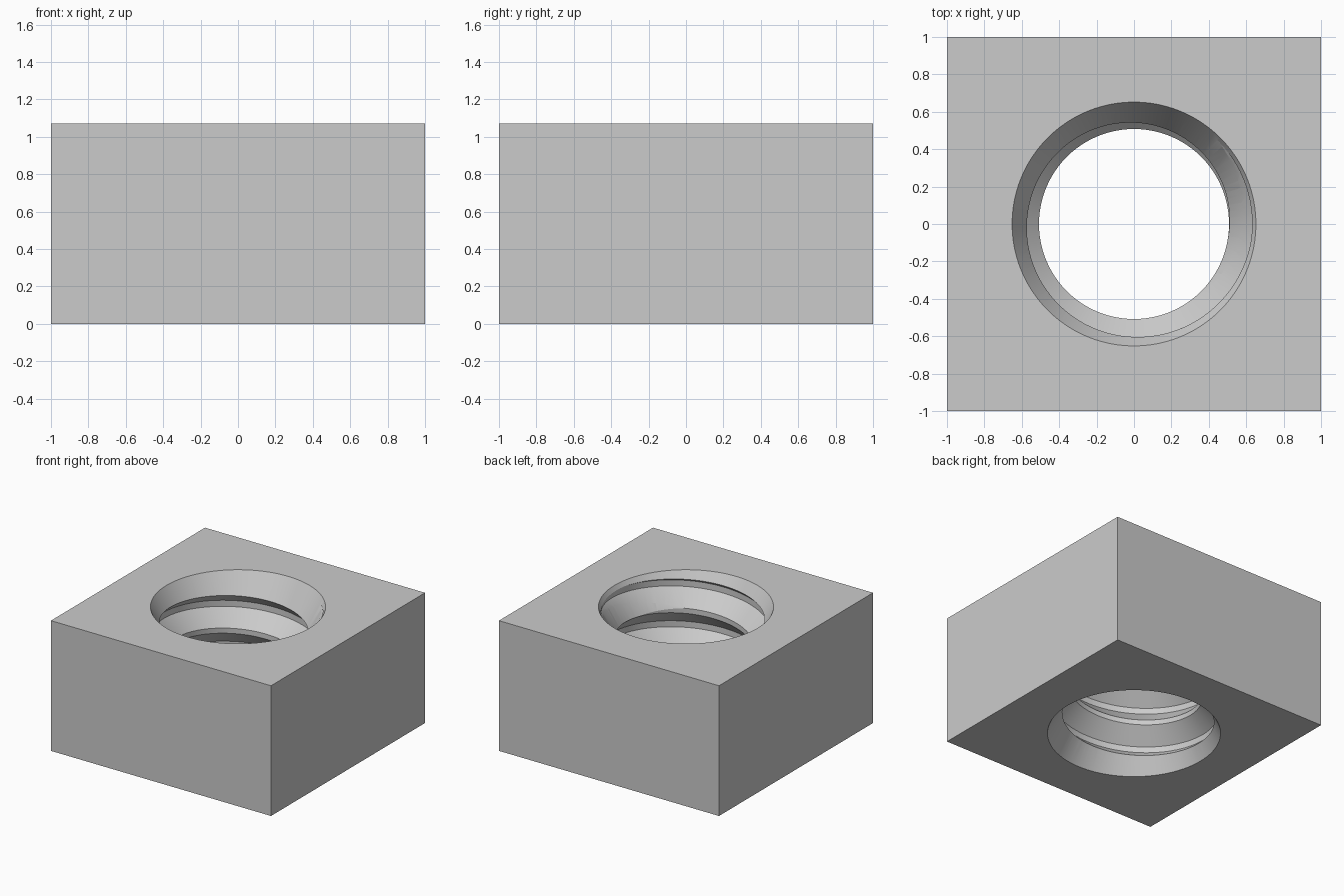
import bpy, bmesh
from math import cos, sin, tan, tau, radians

if "Cube" in bpy.data.objects:
    bpy.data.objects.remove(bpy.data.objects["Cube"], do_unlink=True)

HEIGHT, SEGMENTS, PITCH = 1.07, 96, 0.336
CREST, ROOT, RIM = 0.508, 0.632, 0.652
# One pitch of the thread: (radius, depth)
PROFILE = [(CREST, 0), (ROOT, 0.122), (ROOT, 0.172), (CREST, 0.294)]
START_DEPTH = 0.157 + PITCH / 4      # depth of the first crest edge at angle 0

steel = bpy.data.materials.new("Grey steel")
steel.use_nodes = True
colour = (0.60, 0.60, 0.60, 1)
steel.diffuse_color = colour
steel.node_tree.nodes["Principled BSDF"].inputs["Base Color"].default_value = colour


def add_object(name, bm):
    bmesh.ops.recalc_face_normals(bm, faces=bm.faces[:])
    mesh = bpy.data.meshes.new(name)
    bm.to_mesh(mesh)
    bm.free()
    mesh.materials.append(steel)
    obj = bpy.data.objects.new(name, mesh)
    bpy.context.collection.objects.link(obj)
    return obj


# Square body
bm = bmesh.new()
bmesh.ops.create_cube(bm, size=1)
bmesh.ops.scale(bm, vec=(2, 2, HEIGHT), verts=bm.verts[:])
bmesh.ops.translate(bm, vec=(0, 0, HEIGHT / 2), verts=bm.verts[:])
nut = add_object("square_nut", bm)


# Threaded rod used as a cutter: the profile is swept one turn, then joins itself one pitch up
def threaded_rod():
    bm = bmesh.new()
    columns = []
    for i in range(SEGMENTS):
        a = tau * i / SEGMENTS
        base = HEIGHT - START_DEPTH + PITCH * i / SEGMENTS
        columns.append([bm.verts.new((r * cos(a), r * sin(a), base - d - turn * PITCH))
                        for turn in range(-3, 6) for r, d in PROFILE])
    step = len(PROFILE)
    for i, left in enumerate(columns):
        right = columns[i + 1] if i + 1 < SEGMENTS else columns[0][:-step]
        own = left if i + 1 < SEGMENTS else left[step:]
        for j in range(min(len(own), len(right)) - 1):
            bm.faces.new((own[j], own[j + 1], right[j + 1], right[j]))
    border = [e for e in bm.edges if e.is_boundary]
    caps = bmesh.ops.holes_fill(bm, edges=border, sides=0)["faces"]
    bmesh.ops.poke(bm, faces=caps)
    return add_object("thread_cutter", bm)


# Countersink cone used as a cutter at each end of the hole
def countersink(name, z, direction):
    bm = bmesh.new()
    slope, outside, inside = tan(radians(30)), 0.1, 0.34
    bmesh.ops.create_cone(bm, cap_ends=True, segments=SEGMENTS, depth=outside + inside,
                          radius1=RIM - slope * inside, radius2=RIM + slope * outside)
    bmesh.ops.translate(bm, vec=(0, 0, (outside - inside) / 2), verts=bm.verts[:])
    bmesh.ops.scale(bm, vec=(1, 1, direction), verts=bm.verts[:])
    bmesh.ops.translate(bm, vec=(0, 0, z), verts=bm.verts[:])
    return add_object(name, bm)


cutters = [threaded_rod(),
           countersink("top_countersink_cutter", HEIGHT, 1),
           countersink("bottom_countersink_cutter", 0, -1)]

# Cut the hole, then remove the cutters
bpy.ops.object.select_all(action="DESELECT")
bpy.context.view_layer.objects.active = nut
nut.select_set(True)
for cutter in cutters:
    cut = nut.modifiers.new(cutter.name, "BOOLEAN")
    cut.operation, cut.solver, cut.object = "DIFFERENCE", "EXACT", cutter
    bpy.ops.object.modifier_apply(modifier=cut.name)
for cutter in cutters:
    bpy.data.objects.remove(cutter, do_unlink=True)

bpy.ops.object.shade_smooth_by_angle(angle=radians(25))
